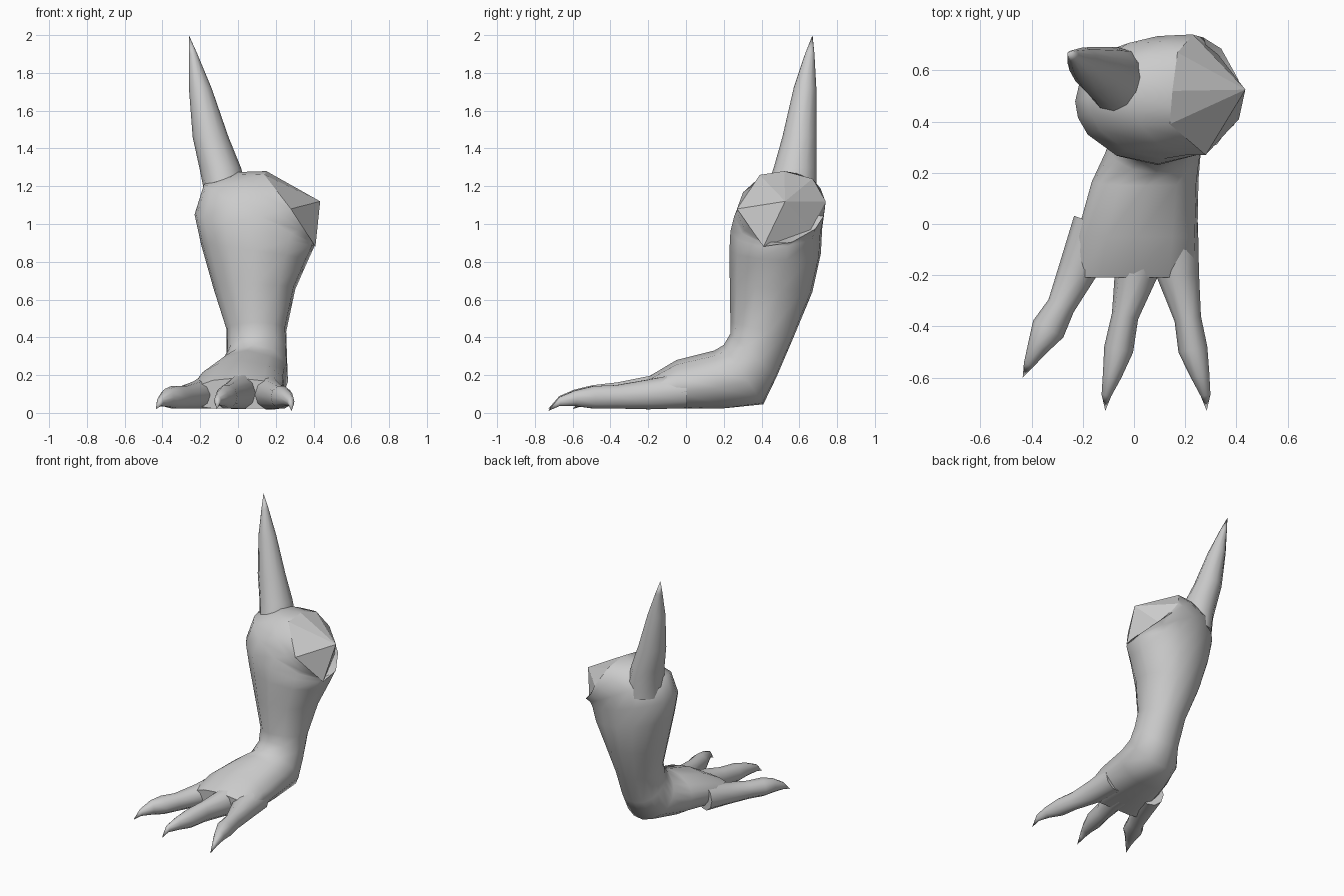
import bpy, math
from mathutils import Vector

if "Cube" in bpy.data.objects:
    bpy.data.objects.remove(bpy.data.objects["Cube"])


def make(name, verts, faces, smooth=True):
    me = bpy.data.meshes.new(name)
    me.from_pydata([tuple(v) for v in verts], [], faces)
    ob = bpy.data.objects.new(name, me)
    bpy.context.collection.objects.link(ob)
    bpy.ops.object.select_all(action='DESELECT')
    ob.select_set(True)
    bpy.context.view_layer.objects.active = ob
    bpy.ops.object.mode_set(mode='EDIT')
    bpy.ops.mesh.select_all(action='SELECT')
    bpy.ops.mesh.normals_make_consistent(inside=False)
    bpy.ops.object.mode_set(mode='OBJECT')
    if smooth:
        bpy.ops.object.shade_smooth_by_angle(angle=math.radians(60))
    return ob


def loft(name, rings, tip=None, close_end=False):
    """Skin rings of equal size, closing the start and optionally a pointed tip."""
    n = len(rings[0])
    verts = [v for r in rings for v in r]
    faces = [list(range(n))]
    for k in range(len(rings) - 1):
        for i in range(n):
            j = (i + 1) % n
            faces.append([k * n + i, k * n + j, (k + 1) * n + j, (k + 1) * n + i])
    base = (len(rings) - 1) * n
    if tip:
        verts.append(Vector(tip))
        faces += [[base + i, base + (i + 1) % n, len(verts) - 1] for i in range(n)]
    return make(name, verts, faces)


# Faceted cap where the limb is cut off
cap = [Vector(p) for p in [(.41, .41, .88), (.33, .66, .97), (.23, .74, 1.12), (.17, .67, 1.24),
                           (.15, .52, 1.28), (.14, .39, 1.26), (.28, .27, 1.08)]]
make("cut_cap", cap + [Vector((.435, .525, 1.12))],
     [[i, (i + 1) % 7, 7] for i in range(7)], smooth=False)
cap_ring = []
for i in range(7):
    cap_ring += [cap[i], (cap[i] + cap[(i + 1) % 7]) / 2]

# Palm, heel and leg as one bent loft
ANGLES = [-22, 14, 50, 72, 95, 118, 140, 160, 180, 195, 212, 240, 270, 304]


def limb_ring(xl, xr, dz, yf, zf, yb, zb):
    c = Vector(((xl + xr) / 2, (yf + yb) / 2, (zf + zb) / 2))
    u = Vector(((xr - xl) / 2, 0, dz / 2))
    v = Vector((0, (yb - yf) / 2, (zb - zf) / 2))
    ring = []
    for a in ANGLES:
        p = c + u * math.cos(math.radians(a)) + v * math.sin(math.radians(a))
        p.z = max(p.z, .022)
        ring.append(p)
    return ring


sections = [  # left x, right x, tilt, front/top y z, back/bottom y z
    (-.26, .25, 0, -.21, .185, -.20, .0),
    (-.225, .255, 0, -.05, .28, -.05, .0),
    (-.165, .258, 0, .15, .33, .18, .01),
    (-.10, .27, 0, .20, .36, .41, .045),
    (-.06, .265, 0, .235, .42, .48, .19),
    (-.06, .26, 0, .235, .48, .57, .40),
    (-.13, .31, 0, .232, .68, .67, .64),
    (-.195, .38, -.08, .23, .86, .715, .84),
    (-.23, .415, -.17, .235, .96, .722, .97),
    (-.18, .415, -.32, .255, 1.04, .735, 1.06),
    (0, .415, -.38, .27, 1.07, .74, 1.10),
]
loft("leg_and_palm", [limb_ring(*s) for s in sections] + [cap_ring])


# Tall tapering spike above the joint
def spike_ring(x0, x1, y0, y1, z, n=12):
    return [Vector(((x0 + x1) / 2 + (x1 - x0) / 2 * math.cos(2 * math.pi * i / n),
                    (y0 + y1) / 2 + (y1 - y0) / 2 * math.sin(2 * math.pi * i / n), z))
            for i in range(n)]


loft("spike", [spike_ring(*r) for r in [
    (-.18, .07, .40, .69, 1.08), (-.185, .045, .43, .692, 1.2), (-.205, .015, .465, .692, 1.3),
    (-.24, -.05, .51, .692, 1.46), (-.26, -.14, .57, .69, 1.72), (-.26, -.215, .63, .68, 1.9)]],
    tip=(-.26, .67, 2.0))


# Toes with hooked claws
def toe(name, stations, tip):
    pts = [Vector(s[:2]) for s in stations] + [Vector(tip[:2])]
    rings = []
    for k, (x, y, top, bottom, width) in enumerate(stations):
        d = (pts[k + 1] - pts[max(k - 1, 0)]).normalized()
        side = Vector((-d.y, d.x))
        ring = []
        for i in range(10):
            a = 2 * math.pi * i / 10
            w = side * (math.cos(a) * width / 2)
            ring.append(Vector((x + w.x, y + w.y,
                                (top + bottom) / 2 + math.sin(a) * (top - bottom) / 2)))
        rings.append(ring)
    loft(name, rings, tip)


# x, y, top z, bottom z, width
toe("toe_outer", [(-.15, .0, .21, .02, .18), (-.215, -.17, .17, .02, .155),
                  (-.285, -.32, .145, .02, .11), (-.335, -.41, .145, .02, .135),
                  (-.375, -.48, .13, .03, .085), (-.412, -.55, .085, .035, .04)],
    (-.435, -.60, .02))
toe("toe_middle", [(.02, .0, .24, .02, .20), (.01, -.19, .20, .015, .17),
                   (-.035, -.36, .165, .02, .105), (-.06, -.49, .15, .02, .115),
                   (-.085, -.59, .125, .035, .075), (-.108, -.67, .09, .04, .038)],
    (-.112, -.73, .02))
toe("toe_inner", [(.16, .0, .22, .02, .18), (.172, -.20, .18, .015, .165),
                  (.21, -.37, .15, .02, .105), (.23, -.49, .145, .02, .115),
                  (.258, -.59, .12, .035, .075), (.28, -.67, .085, .035, .038)],
    (.284, -.73, .01))
